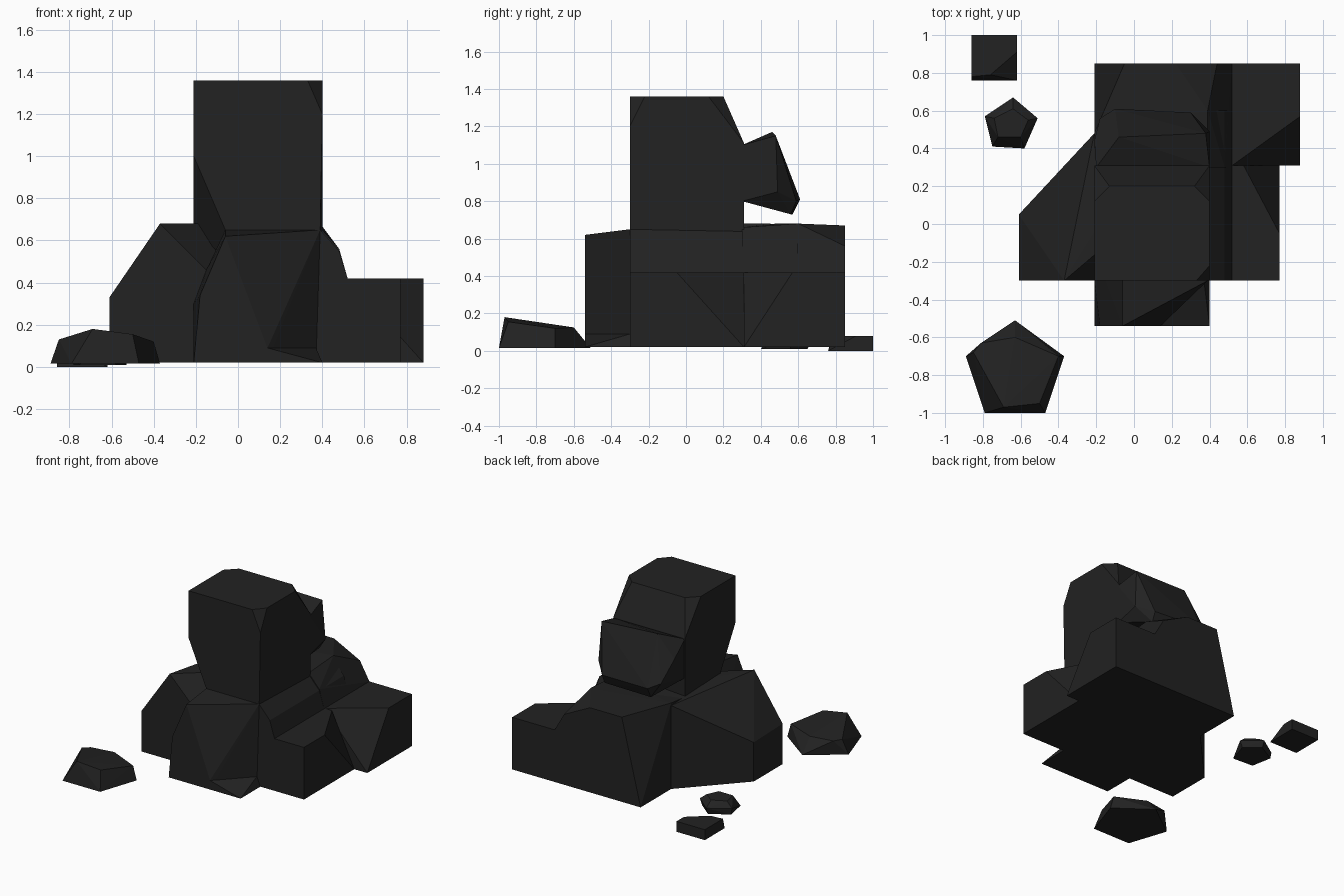
import bpy, bmesh

stone = bpy.data.materials.new("dark stone")
stone.diffuse_color = (0.016, 0.016, 0.016, 1)
G = 0.02  # ground level of the big rocks


def rock(name, points):
    """Faceted rock: the convex hull of a few corner points."""
    bm = bmesh.new()
    for p in points:
        bm.verts.new(p)
    res = bmesh.ops.convex_hull(bm, input=bm.verts[:])
    loose = {e for e in res["geom_interior"] + res["geom_unused"]
             if isinstance(e, bmesh.types.BMVert)}
    bmesh.ops.delete(bm, geom=list(loose), context='VERTS')
    bmesh.ops.dissolve_limit(bm, angle_limit=0.02, verts=bm.verts[:], edges=bm.edges[:])
    bmesh.ops.recalc_face_normals(bm, faces=bm.faces[:])
    mesh = bpy.data.meshes.new(name)
    bm.to_mesh(mesh)
    bm.free()
    mesh.materials.append(stone)
    ob = bpy.data.objects.new(name, mesh)
    bpy.context.collection.objects.link(ob)
    return ob


def at_z(z, *xy):
    return [(x, y, z) for x, y in xy]


# tall central rock with clipped top corners
rock("tower_rock",
     at_z(1.36, (-.21, -.3), (.33, -.3), (.4, -.22), (.4, .12), (.32, .2), (-.13, .2), (-.21, .12))
     + [(.4, -.3, 1.2), (-.21, -.3, 1.0), (-.06, -.3, .65), (.39, -.3, .65),
        (.4, .31, 1.11), (-.21, .31, 1.11), (.4, .31, .6), (-.21, .31, .6),
        (-.21, -.1, .65), (.39, -.28, .6), (-.1, -.2, .55)])

# overhanging lump on the back of the tower
rock("back_lump",
     [(-.08, .46, 1.17), (.38, .48, 1.15), (-.2, .3, 1.1), (.4, .3, 1.1),
      (-.1, .61, .81), (.3, .59, .8), (.4, .49, .85), (-.18, .56, .85), (-.21, .44, 1.0),
      (-.1, .57, .73), (.3, .56, .73), (-.2, .3, .8), (.4, .3, .8)])

# front rock and its low ledge
rock("front_rock",
     [(-.21, -.54, G), (-.18, -.54, .34), (-.06, -.54, .62), (.14, -.54, .09), (.14, -.54, G),
      (.39, -.3, .65), (.37, -.3, .09), (.37, -.3, G), (-.06, -.3, .65), (-.15, -.3, .46),
      (-.21, -.3, .3), (-.21, -.3, G)])
rock("front_ledge",
     [(.14, -.54, .09), (.37, -.3, .09), (-.1, -.3, .09)]
     + at_z(G, (.4, -.54), (-.1, -.54), (.4, -.3), (-.1, -.3)))

# sloping left rock
rock("left_rock",
     at_z(G, (-.61, -.3), (-.61, .05), (-.36, .31), (-.21, .48), (.2, .48), (.2, -.3))
     + [(-.61, -.3, .33), (-.61, .05, .32), (-.36, .31, .53), (-.21, .48, .66),
        (-.37, -.3, .68), (-.2, -.13, .68), (-.15, -.3, .46),
        (.1, .1, .68), (.1, .45, .68)])

# core under the tower, stepping down to the right
rock("core_rock",
     [(x, y, z) for y in (-.3, .6)
      for x, z in ((-.2, G), (-.18, .34), (-.06, .65), (.39, .65), (.48, .55), (.52, .42), (.52, G))])

# rear rock with a clipped left corner
rock("rear_rock",
     at_z(G, (-.21, .3), (-.21, .85), (.52, .85), (.52, .3))
     + [(-.21, .48, .68), (-.05, .85, .67), (.22, .85, .67), (.44, .85, .56), (.52, .85, .42),
        (.39, .6, .68), (.39, .3, .66), (.48, .3, .56), (.52, .3, .42), (-.21, .3, .66)])

# low right-hand blocks, each with one corner clipped off
rock("right_front_block",
     at_z(G, (.3, -.3), (.77, -.3), (.77, .31), (.3, .31))
     + at_z(.42, (.3, -.3), (.77, -.3), (.77, -.05), (.58, .31), (.3, .31)))
rock("right_rear_block",
     at_z(G, (.3, .31), (.88, .31), (.88, .85), (.3, .85))
     + at_z(.42, (.3, .31), (.52, .31), (.88, .57), (.88, .85), (.3, .85)))

# loose stones
rock("front_stone",
     at_z(.015, (-.63, -.51), (-.37, -.7), (-.47, -1), (-.79, -1), (-.89, -.7))
     + [(-.85, -.68, .13), (-.81, -.63, .125), (-.69, -.97, .18), (-.5, -.95, .155),
        (-.4, -.7, .12), (-.63, -.6, .125)])
rock("small_stone",
     at_z(.01, (-.64, .65), (-.53, .56), (-.58, .4), (-.75, .41), (-.78, .57))
     + at_z(.06, (-.64, .67), (-.51, .56), (-.79, .57))
     + at_z(.1, (-.64, .61), (-.56, .55), (-.6, .46), (-.72, .46), (-.74, .56)))
rock("square_stone",
     at_z(0, (-.86, .76), (-.62, .76), (-.62, 1), (-.86, 1))
     + at_z(.08, (-.86, .78), (-.76, .79), (-.62, .91), (-.62, 1), (-.86, 1)))
